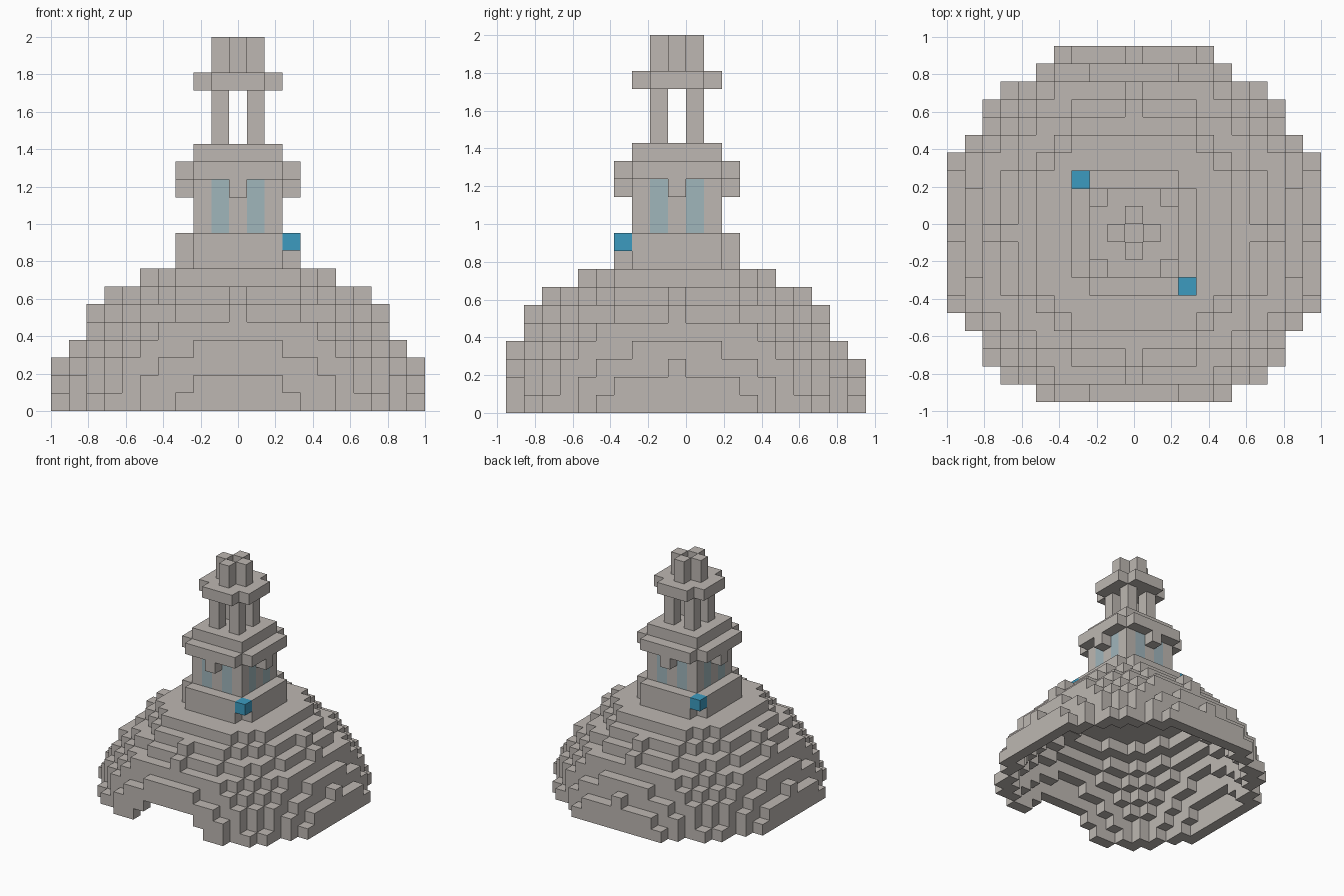
import bpy, bmesh
from mathutils import Vector

cube = bpy.data.objects.get("Cube")
if cube:
    bpy.data.objects.remove(cube, do_unlink=True)

U = 2 / 21  # edge length of one block


def material(name, rgb):
    m = bpy.data.materials.new(name)
    m.use_nodes = True
    m.diffuse_color = (*rgb, 1)
    m.node_tree.nodes["Principled BSDF"].inputs["Base Color"].default_value = (*rgb, 1)
    return m


STONE = material("warm grey stone", (0.51, 0.475, 0.445))
BLUE = material("blue block", (0.045, 0.33, 0.53))
GLASS = material("pale blue glass", (0.35, 0.465, 0.5))

AXES = [Vector(a) for a in ((1, 0, 0), (0, 1, 0), (0, 0, 1))]


def blocks(name, cells, mat):
    """Build one mesh from grid cells, keeping only the exposed faces."""
    cells = set(cells)
    bm = bmesh.new()
    for cell in cells:
        centre = Vector((cell[0], cell[1] - 0.5, cell[2] + 0.5))
        for n in range(3):
            for sign in (-1, 1):
                near = list(cell)
                near[n] += sign
                if tuple(near) in cells:
                    continue
                a, b = AXES[(n + 1) % 3] / 2, AXES[(n + 2) % 3] / 2
                mid = centre + AXES[n] * sign / 2
                ring = [mid - a - b, mid + a - b, mid + a + b, mid - a + b]
                bm.faces.new([bm.verts.new(p * U) for p in ring[::sign]])
    bmesh.ops.remove_doubles(bm, verts=bm.verts, dist=U / 100)
    mesh = bpy.data.meshes.new(name)
    bm.to_mesh(mesh)
    bm.free()
    mesh.materials.append(mat)
    obj = bpy.data.objects.new(name, mesh)
    bpy.context.collection.objects.link(obj)
    return obj


def slab(r, levels, corners=True):
    """Square of blocks reaching r from the axis, with or without corners."""
    return {(i, j, k) for k in levels for i in range(-r, r + 1) for j in range(-r, r + 1)
            if corners or abs(i) < r or abs(j) < r}


# Hollow stepped dome, open below, with its front slice cut away to form the door
outer = [116, 109, 100, 89, 80, 64, 49, 35]  # squared radius of each layer
inner = [95, 88, 79, 67, 57, 42, 26, 4]
blocks("dome_shell", [c for c in slab(10, range(8))
                      if inner[c[2]] < c[0] ** 2 + c[1] ** 2 <= outer[c[2]] and c[1] > -10], STONE)

# Tower base, with a blue block at two opposite corners
blocks("tower_base", slab(3, range(8, 10), corners=False), STONE)
blocks("right_front_blue_block", [(3, -3, 9)], BLUE)
blocks("left_back_blue_block", [(-3, 3, 9)], BLUE)

# Tower walls with two tall windows on each side
room = slab(2, range(10, 13)) - slab(1, range(10, 13))
panes = {c for c in room if 1 in (abs(c[0]), abs(c[1]))}
blocks("tower_walls", room - panes, STONE)
blocks("window_panes", panes, GLASS)

# Overhanging cornice with a hanging tooth in the middle of each side
teeth = {(3, 0, 12), (-3, 0, 12), (0, 3, 12), (0, -3, 12)}
blocks("cornice", slab(3, [13], corners=False) | teeth, STONE)
blocks("tower_roof", slab(2, [14]), STONE)

# Open lantern on four pillars
blocks("lantern_pillars", [c for c in slab(1, range(15, 18)) if c[0] and c[1]], STONE)
blocks("lantern_cap", slab(2, [18], corners=False), STONE)
blocks("finial", [c for c in slab(1, range(19, 21)) if abs(c[0]) + abs(c[1]) == 1], STONE)
